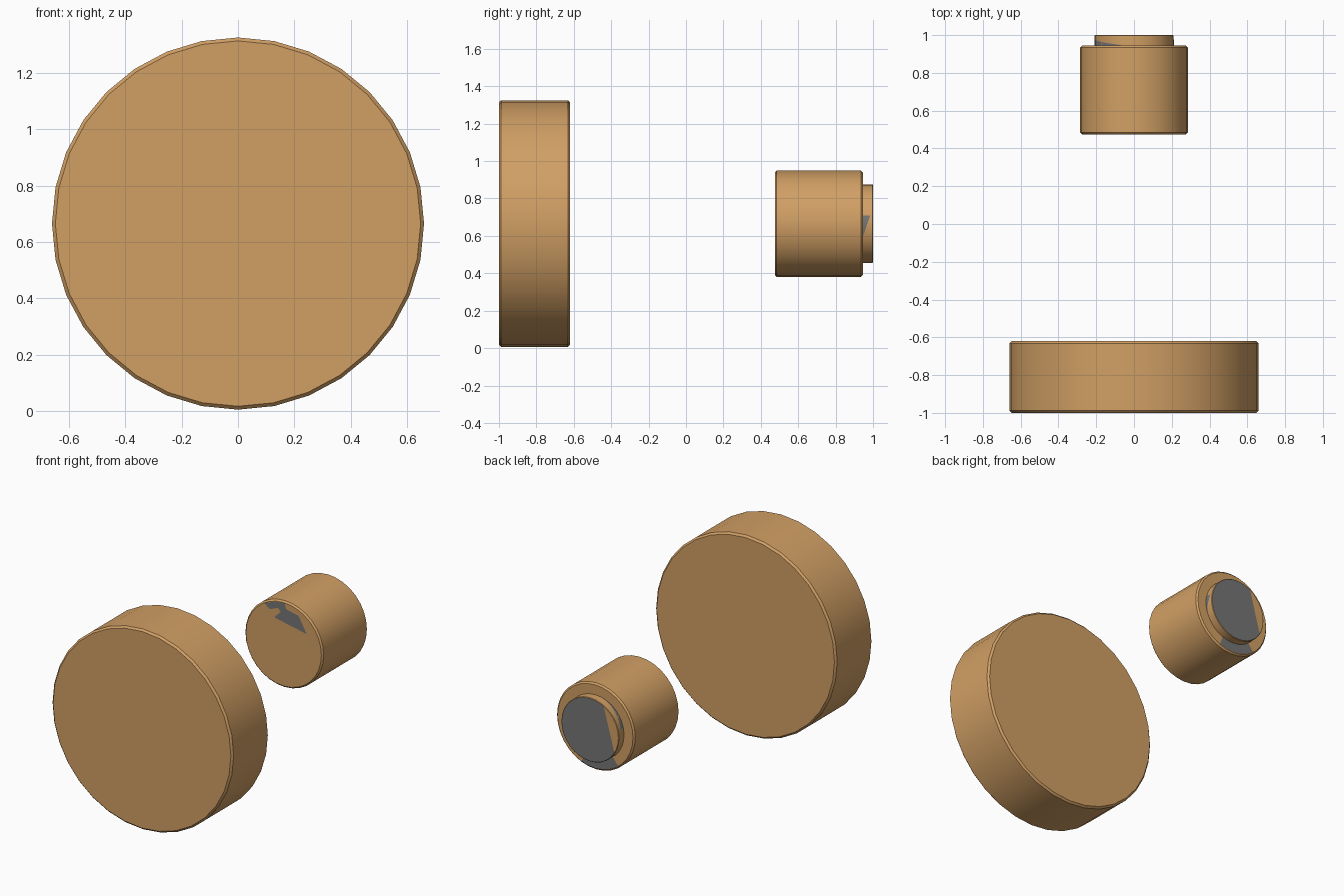
import bpy
import bmesh
from math import cos, sin, radians, tau
from mathutils import Vector

cube = bpy.data.objects.get("Cube")
if cube:
    bpy.data.objects.remove(cube)

SIDES = 32
AXIS_Z = 0.665


def make_material(name, color):
    mat = bpy.data.materials.new(name)
    mat.use_nodes = True
    mat.diffuse_color = color
    mat.node_tree.nodes["Principled BSDF"].inputs["Base Color"].default_value = color
    return mat


tan = make_material("tan", (0.64, 0.35, 0.13, 1))
grey = make_material("dark grey", (0.18, 0.18, 0.18, 1))


def finish(name, bm, *mats):
    mesh = bpy.data.meshes.new(name)
    bm.to_mesh(mesh)
    bm.free()
    for mat in mats:
        mesh.materials.append(mat)
    mesh.shade_smooth()
    mesh.set_sharp_from_angle(angle=radians(30))
    obj = bpy.data.objects.new(name, mesh)
    bpy.context.collection.objects.link(obj)
    return obj


def on_axis(radius, angle, y):
    return Vector((radius * cos(angle), y, AXIS_Z + radius * sin(angle)))


def turned(radius, front, back, chamfer):
    """Closed cylinder along y with chamfered rims."""
    profile = [(radius - chamfer, front), (radius, front + chamfer),
               (radius, back - chamfer), (radius - chamfer, back)]
    bm = bmesh.new()
    rings = [[bm.verts.new(on_axis(r, tau * i / SIDES, y)) for i in range(SIDES)]
             for r, y in profile]
    for a, b in zip(rings, rings[1:]):
        for i in range(SIDES):
            j = (i + 1) % SIDES
            bm.faces.new((a[i], a[j], b[j], b[i]))
    bm.faces.new(rings[0])
    bm.faces.new(rings[-1])
    bmesh.ops.recalc_face_normals(bm, faces=bm.faces)
    return bm


def plate(name, points, outward):
    """Thin painted patch facing the given direction."""
    bm = bmesh.new()
    face = bm.faces.new([bm.verts.new(p) for p in points])
    face.normal_update()
    if face.normal.dot(Vector(outward)) < 0:
        face.normal_flip()
    bmesh.ops.triangulate(bm, faces=bm.faces[:])
    finish(name, bm, grey)


# Large front disc and smaller rear drum
finish("front_disc", turned(0.66, -1.0, -0.62, 0.012), tan)
finish("rear_drum", turned(0.285, 0.475, 0.945, 0.01), tan)

# Rear boss: end face split by a slanted line, larger part grey
boss = turned(0.21, 0.92, 1.0, 0.003)
cap = max(boss.faces, key=lambda f: f.calc_center_median().y)
line_point = Vector((-0.10, 1.0, AXIS_Z + 0.18))
line_normal = Vector((0.29, 0, -0.08))
bmesh.ops.bisect_plane(boss, geom=[cap, *cap.edges, *cap.verts],
                       plane_co=line_point, plane_no=line_normal)
for face in boss.faces:
    center = face.calc_center_median()
    if face.normal.y > 0.9 and (center - line_point).dot(line_normal) > 0:
        face.material_index = 1
finish("rear_boss", boss, tan, grey)

# Grey patch on the drum's front face
outline = [(-0.14, 0.236), (-0.06, 0.265), (0.01, 0.274), (0.02, 0.237),
           (0.11, 0.217), (0.17, 0.113), (-0.066, 0.16), (-0.02, 0.21),
           (-0.04, 0.23), (-0.1, 0.205)]
plate("drum_front_patch", [(x, 0.473, AXIS_Z + z) for x, z in outline], (0, -1, 0))

# Grey arc on the shoulder below the boss
arc = [radians(232 + 59 * i / 6) for i in range(7)]
plate("shoulder_patch",
      [on_axis(0.273, a, 0.947) for a in arc]
      + [on_axis(0.208, a, 0.947) for a in reversed(arc)], (0, 1, 0))


# Tapered grey slivers wrapped on the side of the boss
def side_sliver(name, start, end, width):
    bm = bmesh.new()
    steps = 4
    rows = []
    for i in range(steps + 1):
        t = i / steps
        angle = radians(start + (end - start) * t)
        rows.append([bm.verts.new(on_axis(0.2115, angle, y))
                     for y in (0.946, 0.947 + width * (1 - t))])
    for a, b in zip(rows, rows[1:]):
        face = bm.faces.new((a[0], a[1], b[1], b[0]))
        face.normal_update()
        middle = face.calc_center_median() - Vector((0, 0, AXIS_Z))
        if face.normal.dot(Vector((middle.x, 0, middle.z))) < 0:
            face.normal_flip()
    finish(name, bm, grey)


side_sliver("boss_upper_sliver", 168, 109, 0.028)
side_sliver("boss_side_sliver", 12, -18, 0.038)
